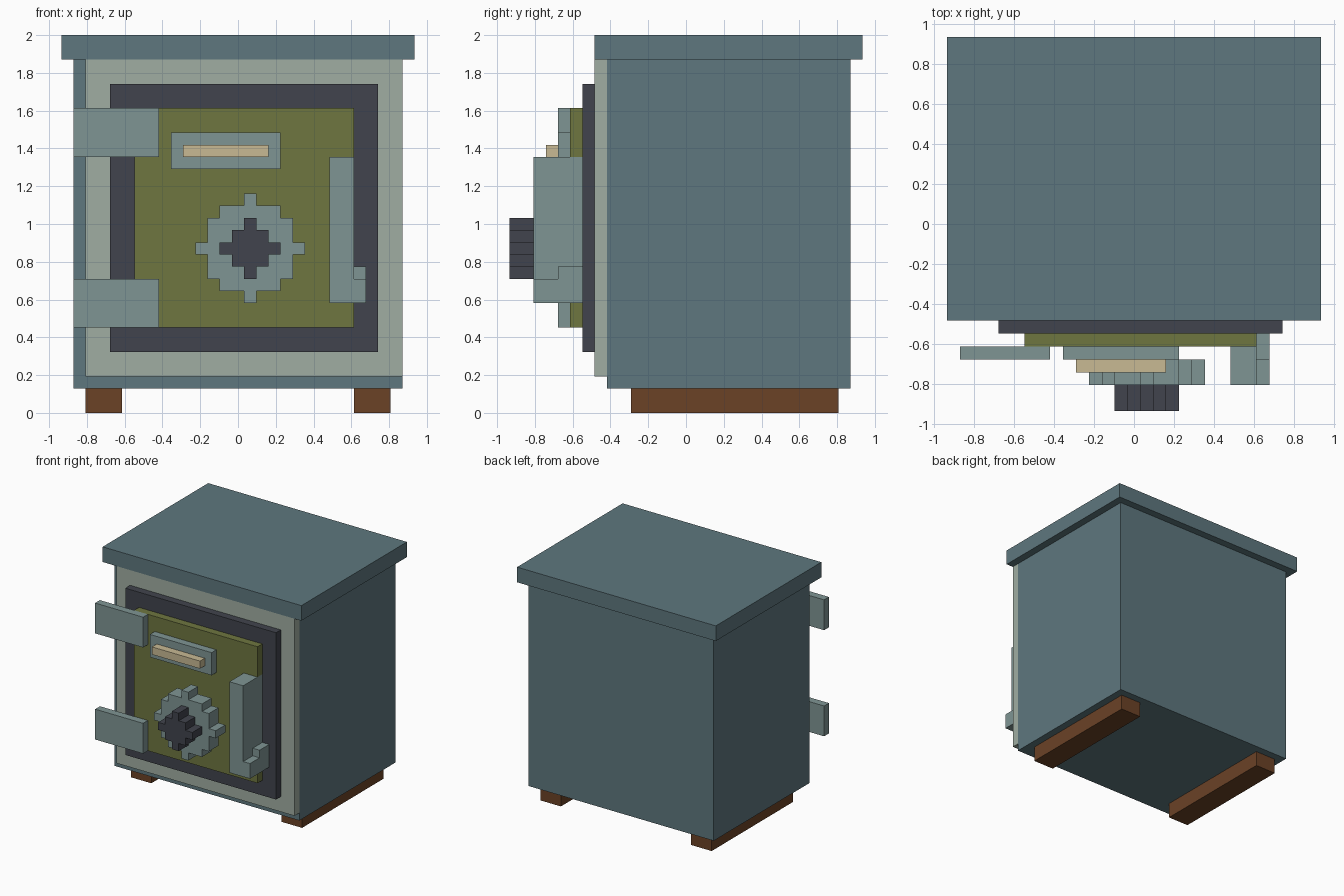
import bpy, bmesh
from mathutils import Vector

if "Cube" in bpy.data.objects:
    bpy.data.objects.remove(bpy.data.objects["Cube"])

U = 2 / 31      # the model sits on a 29 x 29 x 31 block grid
C = 14.5        # grid centre in x and y


def material(name, hex_code):
    m = bpy.data.materials.new(name)
    rgb = [int(hex_code[i:i + 2], 16) / 255 for i in (0, 2, 4)]
    m.diffuse_color = [((c + 0.055) / 1.055) ** 2.4 for c in rgb] + [1]
    m.use_nodes = True
    m.node_tree.nodes["Principled BSDF"].inputs["Base Color"].default_value = m.diffuse_color
    return m


STEEL = material("blue_steel", "5E777E")
PALE = material("pale_trim", "A0AEA2")
DARK = material("dark_iron", "41444D")
OLIVE = material("olive_paint", "6E7640")
METAL = material("bare_metal", "7F9594")
WOOD = material("wood", "6B4226")
BRASS = material("brass", "C8BA94")


def prism(name, mat, outline, direction):
    """Extrude a closed outline of grid points along a direction."""
    bm = bmesh.new()
    verts = [bm.verts.new(((x - C) * U, (y - C) * U, z * U)) for x, y, z in outline]
    face = bm.faces.new(verts)
    ext = bmesh.ops.extrude_face_region(bm, geom=[face])["geom"]
    moved = [v for v in ext if isinstance(v, bmesh.types.BMVert)]
    bmesh.ops.translate(bm, verts=moved, vec=Vector(direction) * U)
    bmesh.ops.recalc_face_normals(bm, faces=bm.faces)
    mesh = bpy.data.meshes.new(name)
    bm.to_mesh(mesh)
    bm.free()
    mesh.materials.append(mat)
    obj = bpy.data.objects.new(name, mesh)
    bpy.context.collection.objects.link(obj)
    return obj


def box(name, mat, x, y, z):
    base = [(x[0], y[0], z[0]), (x[1], y[0], z[0]), (x[1], y[1], z[0]), (x[0], y[1], z[0])]
    return prism(name, mat, base, (0, 0, z[1] - z[0]))


def stepped_disc(name, mat, half_widths, y):
    """Blocky disc around the dial centre, one half-width per row from the bottom."""
    cx, cz = 15.5, 13.5
    side = []
    bottom = cz - len(half_widths) / 2
    for row, w in enumerate(half_widths):
        for z in (bottom + row, bottom + row + 1):
            if len(side) > 1 and side[-1][0] == side[-2][0] == w:
                side.pop()
            side.append((w, z))
    outline = [(cx + w, y[0], z) for w, z in side]
    outline += [(cx - w, y[0], z) for w, z in reversed(side)]
    return prism(name, mat, outline, (0, y[1] - y[0], 0))


# Cabinet
box("cabinet", STEEL, (1, 28), (8, 28), (2, 29))
box("lid", STEEL, (0, 29), (7, 29), (29, 31))
for side, x in (("left", 2), ("right", 24)):
    box(side + "_foot", WOOD, (x, x + 3), (10, 27), (0, 2))

# Front trim and door, with the door notched where the handle is set in
box("front_trim", PALE, (2, 28), (7, 8), (3, 29))
box("door_frame", DARK, (4, 26), (6, 7), (5, 27))
door = [(6, 7), (24, 7), (24, 9), (22, 9), (22, 21), (24, 21), (24, 25), (6, 25)]
prism("door_panel", OLIVE, [(x, 5, z) for x, z in door], (0, 1, 0))

# Hinges
for level, z in (("lower", 7), ("upper", 21)):
    box(level + "_hinge", METAL, (1, 8), (4, 5), (z, z + 4))

# Name plate
box("plate", METAL, (9, 18), (4, 5), (20, 23))
box("plate_bar", BRASS, (10, 17), (3, 4), (21, 22))

# Handle and its stepped latch
box("handle", METAL, (22, 24), (2, 6), (9, 21))
latch = [(2, 9), (6, 9), (6, 12), (4, 12), (4, 11), (2, 11)]
prism("latch", METAL, [(24, y, z) for y, z in latch], (1, 0, 0))

# Combination dial
diamond = [0.5, 1.5, 2.5, 1.5, 0.5]
stepped_disc("dial_spindle", DARK, diamond, (4, 5))
stepped_disc("dial", METAL, [0.5, 2.5, 3.5, 3.5, 4.5, 3.5, 3.5, 2.5, 0.5], (2, 4))
stepped_disc("dial_knob", DARK, diamond, (0, 2))
